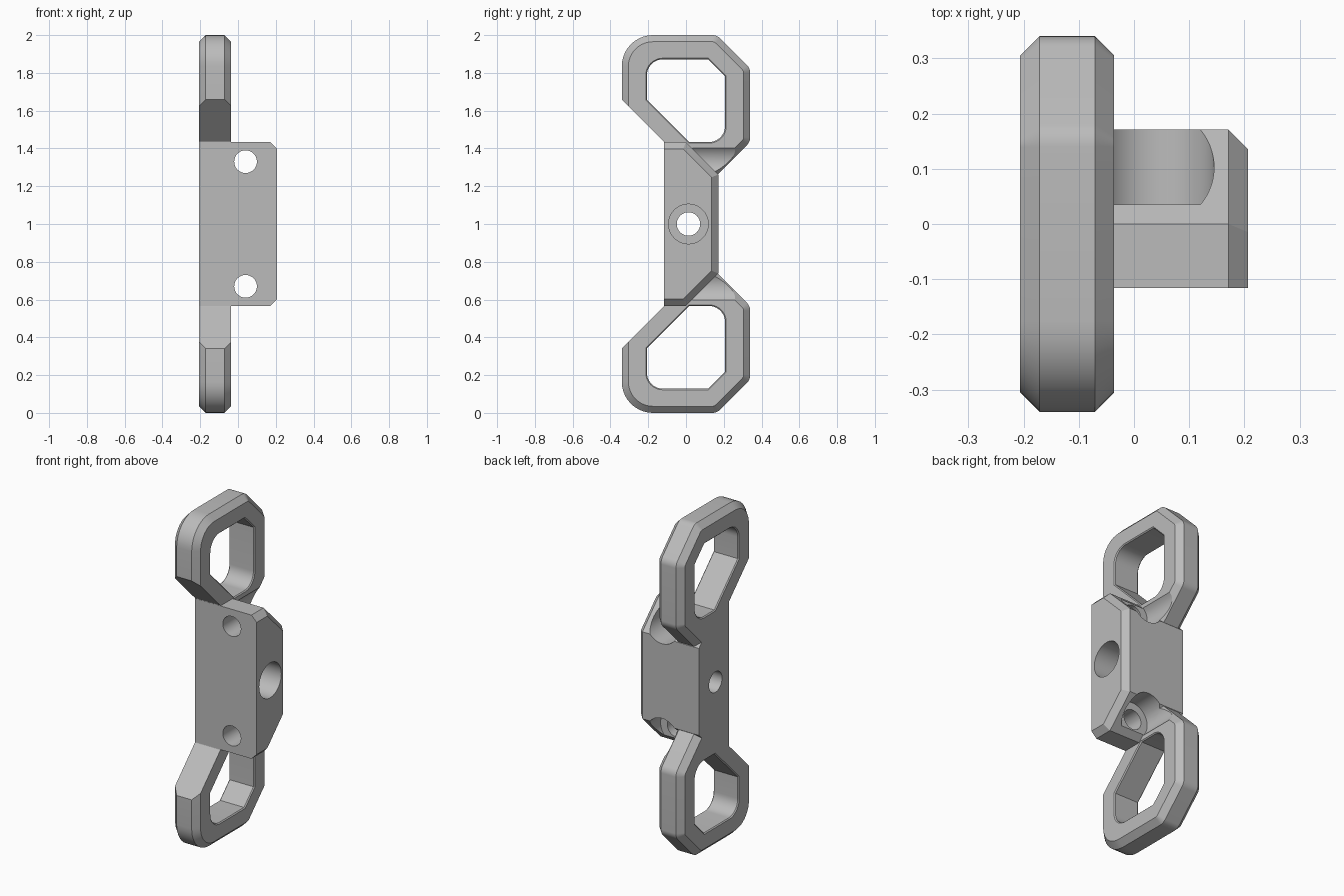
import bpy, bmesh, math
from mathutils import Vector, Matrix

default = bpy.data.objects.get("Cube")
if default:
    bpy.data.objects.remove(default, do_unlink=True)

grey = bpy.data.materials.new("plain grey")
grey.use_nodes = True
grey.diffuse_color = (0.5, 0.5, 0.5, 1)
grey.node_tree.nodes["Principled BSDF"].inputs["Base Color"].default_value = (0.5, 0.5, 0.5, 1)

CH = 0.035          # chamfer width
HALF = 0.206        # half the block width
PLATE = -0.036      # inner side of the loops


def outline(corners, edges, d, steps=10):
    """Inset each marked edge of a (y, z) polygon by d, then round its corners."""
    n = len(corners)
    pts = [Vector(c[:2]) for c in corners]
    dirs = [(pts[(i + 1) % n] - pts[i]).normalized() for i in range(n)]
    offs = [pts[i] + Vector((-dirs[i].y, dirs[i].x)) * d * edges[i] for i in range(n)]
    result = []
    for i, corner in enumerate(corners):
        a, b = dirs[i - 1], dirs[i]
        t = (offs[i] - offs[i - 1]).cross(b) / a.cross(b)
        p = offs[i - 1] + a * t
        if corner[2] == 0:
            result.append(p)
            continue
        r = corner[2] - d
        turn = math.atan2(a.cross(b), a.dot(b))
        start = p - a * r * math.tan(turn / 2)
        centre = start + Vector((-a.y, a.x)) * r
        for k in range(steps + 1):
            result.append(centre + Matrix.Rotation(turn * k / steps, 2) @ (start - centre))
    return result


def finish(bm, name):
    bmesh.ops.recalc_face_normals(bm, faces=bm.faces)
    mesh = bpy.data.meshes.new(name)
    bm.to_mesh(mesh)
    bm.free()
    mesh.materials.append(grey)
    obj = bpy.data.objects.new(name, mesh)
    bpy.context.collection.objects.link(obj)
    return obj


def stack(name, corners, edges, layers, flip=False):
    """Solid along x from (x, inset) layers of one outline."""
    bm = bmesh.new()
    rings = []
    for x, d in layers:
        rings.append([bm.verts.new((x, p.x, 2 - p.y if flip else p.y))
                      for p in outline(corners, edges, d)])
    for low, high in zip(rings, rings[1:]):
        for i in range(len(low)):
            j = (i + 1) % len(low)
            bm.faces.new((low[i], low[j], high[j], high[i]))
    bm.faces.new(rings[0])
    bm.faces.new(rings[-1])
    return finish(bm, name)


def drill(axis, start, end, radius, centre):
    """Cylinder cutter along the x or y axis."""
    bm = bmesh.new()
    turn = Matrix.Rotation(math.pi / 2, 4, "Y" if axis == "x" else "X")
    middle = (start + end) / 2
    place = (middle, *centre) if axis == "x" else (centre[0], middle, centre[1])
    bmesh.ops.create_cone(bm, cap_ends=True, segments=64, radius1=radius, radius2=radius,
                          depth=end - start, matrix=Matrix.Translation(place) @ turn)
    return finish(bm, "cutter")


def cut(obj, cutters):
    for c in cutters:
        c.hide_render = True
        mod = obj.modifiers.new("cut", "BOOLEAN")
        mod.operation, mod.solver, mod.object = "DIFFERENCE", "EXACT", c
    bpy.context.view_layer.update()
    mesh = bpy.data.meshes.new_from_object(obj.evaluated_get(bpy.context.evaluated_depsgraph_get()))
    obj.modifiers.clear()
    obj.data = mesh


# Mounting block, chamfered on its outer side except along the front
block_shape = [(-0.116, 0.567, 0), (0, 0.567, 0), (0.171, 0.738, 0),
               (0.171, 1.262, 0), (0, 1.433, 0), (-0.116, 1.433, 0)]
block = stack("mounting_block", block_shape, (1, 1, 1, 1, 1, 0),
              [(-HALF, 0), (HALF - CH, 0), (HALF, CH)])

# Screw holes with counterbores open to the back, and the cross hole
seats = [drill("y", 0.035, 0.6, 0.105, (0.04, z)) for z in (0.67, 1.33)]
screws = [drill("y", -0.4, 0.5, 0.06, (0.04, z)) for z in (0.67, 1.33)]
cross = [drill("x", -0.4, 0.4, 0.062, (0.013, 1)), drill("x", -0.055, 0.5, 0.105, (0.013, 1))]
cut(block, seats + screws + cross)

# Upper and lower loops, mirrored about the middle of the block
loop_shape = [(-0.34, 2, 0.165), (-0.34, 1.66, 0), (-0.116, 1.436, 0), (-0.08, 1.3, 0),
              (0.1, 1.195, 0), (0.34, 1.435, 0.06), (0.34, 1.824, 0.06), (0.164, 2, 0.06)]
window_shape = [(-0.207, 1.872, 0.085), (-0.207, 1.658, 0), (0.017, 1.434, 0),
                (0.207, 1.434, 0.085), (0.207, 1.782, 0), (0.117, 1.872, 0)]
parts, windows = [block], []
for name, flip in (("upper_loop", False), ("lower_loop", True)):
    loop = stack(name, loop_shape, (1, 0, 0, 0, 1, 1, 1, 1),
                 [(-HALF, CH), (CH - HALF, 0), (PLATE - CH, 0), (PLATE, CH)], flip)
    lip = 0.006
    window = stack("cutter", window_shape, [1] * 6,
                   [(-HALF - lip, -2 * lip), (lip - HALF, 0), (PLATE - lip, 0),
                    (PLATE + lip, -2 * lip)], flip)
    cut(loop, [window, seats[0 if flip else 1]])
    parts.append(loop)
    windows.append(window)

for c in seats + screws + cross + windows:
    bpy.data.objects.remove(c, do_unlink=True)

# Smooth the rounded surfaces, keep the edges sharp
bpy.ops.object.select_all(action="DESELECT")
for part in parts:
    part.select_set(True)
bpy.context.view_layer.objects.active = block
bpy.ops.object.shade_smooth_by_angle(angle=math.radians(25))
